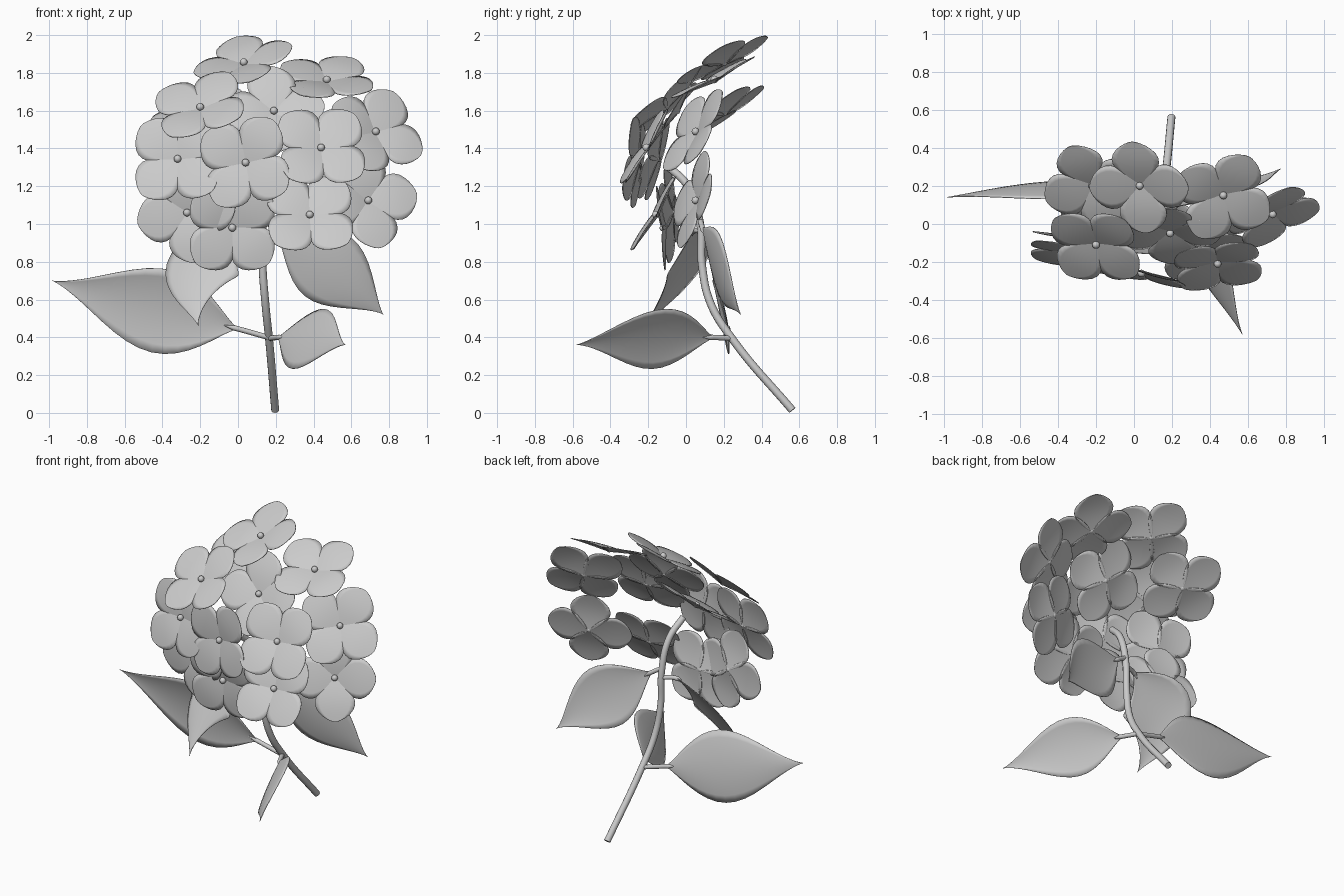
import bpy, bmesh
from math import sin, cos, pi, radians
from mathutils import Vector, Matrix

if "Cube" in bpy.data.objects:
    bpy.data.objects.remove(bpy.data.objects["Cube"])


def finish(bm, name, thick=0.0):
    mesh = bpy.data.meshes.new(name)
    bm.to_mesh(mesh)
    bm.free()
    for p in mesh.polygons:
        p.use_smooth = True
    ob = bpy.data.objects.new(name, mesh)
    bpy.context.collection.objects.link(ob)
    if thick:
        mod = ob.modifiers.new("thickness", 'SOLIDIFY')
        mod.thickness, mod.offset = thick, 0
    return ob


def sheet(bm, point, rows, cols):
    """Grid surface from point(t, s), t in 0..1, s in -1..1."""
    g = [[bm.verts.new(point((1 - cos(pi * i / rows)) / 2, 2 * j / cols - 1))
          for j in range(cols + 1)] for i in range(rows + 1)]
    for i in range(rows):
        for j in range(cols):
            bm.faces.new((g[i][j], g[i + 1][j], g[i + 1][j + 1], g[i][j + 1]))


def tube(name, pts, radius, end=1.0):
    cu = bpy.data.curves.new(name, 'CURVE')
    cu.dimensions = '3D'
    cu.bevel_depth, cu.bevel_resolution = radius, 4
    cu.use_fill_caps = True
    sp = cu.splines.new('BEZIER')
    sp.bezier_points.add(len(pts) - 1)
    for b, p in zip(sp.bezier_points, pts):
        b.co = p
        b.handle_left_type = b.handle_right_type = 'AUTO'
    sp.bezier_points[-1].radius = end
    ob = bpy.data.objects.new(name, cu)
    bpy.context.collection.objects.link(ob)


# Flower: four broad, slightly cupped petals round a small bead
def flower(name, centre, normal, angle, length=0.265):
    n = Vector(normal).normalized()
    right = Vector((1, 0, 0))
    right = (right - n * right.dot(n)).normalized()
    up = n.cross(right)
    base = Vector(centre) - n * 0.014
    frame = Matrix.Translation(base) @ Matrix((right, up, n)).transposed().to_4x4()
    bm = bmesh.new()
    for k in range(4):
        m = frame @ Matrix.Rotation(radians(angle + 90 * k), 4, 'Z')

        def petal(t, s, m=m):
            w = 0.125 * max(sin(pi * t ** 1.22), 0.0) ** 0.64 + 0.003
            y = w * s
            lift = 0.03 * t + 0.012 * sin(pi * t) - 0.4 * y * y
            return m @ Vector((length * t + 0.005, y, lift))
        sheet(bm, petal, 14, 8)
    bmesh.ops.create_uvsphere(bm, u_segments=12, v_segments=8, radius=0.018,
                              matrix=Matrix.Translation(centre))
    finish(bm, name, 0.004)


# Leaf: pointed blade along a curved midrib, with a short stalk
def leaf(name, root, start, mid, tip, lateral, half_width, fold=0.12):
    a, b, c = Vector(start), Vector(mid), Vector(tip)
    ctrl = 2 * b - (a + c) / 2
    side0 = Vector(lateral)

    def blade(t, s):
        p = a * (1 - t) ** 2 + ctrl * 2 * t * (1 - t) + c * t * t
        d = ((ctrl - a) * (1 - t) + (c - ctrl) * t).normalized()
        side = (side0 - d * side0.dot(d)).normalized()
        w = half_width * max(sin(pi * t ** 0.84), 0.0) ** 1.4 + 0.014 * (1 - t)
        return p + side * w * s + side.cross(d) * fold * w * s * s
    bm = bmesh.new()
    sheet(bm, blade, 22, 10)
    finish(bm, name, 0.004)
    tube(name + "_stalk", [root, start, a.lerp(b, 0.12)], 0.014, 0.15)


# Main stem
tube("stem", [(0.197, 0.563, 0.014), (0.165, 0.25, 0.385), (0.145, 0.13, 0.58),
              (0.13, 0.085, 0.78), (0.13, 0.075, 1.0), (0.12, 0.01, 1.2),
              (0.09, -0.1, 1.31)], 0.021)

# Flower head: centre, facing direction, petal angle
flowers = [
    ((0.03, 0.20, 1.857), (-0.23, -0.46, 0.86), 8),
    ((0.47, 0.15, 1.765), (0.05, -0.45, 0.89), 60),
    ((-0.20, -0.11, 1.62), (-0.22, -0.64, 0.74), 55),
    ((0.19, -0.05, 1.60), (0.0, -0.84, 0.54), 95),
    ((0.73, 0.05, 1.49), (0.36, -0.80, 0.46), 70),
    ((0.44, -0.21, 1.405), (0.1, -0.86, 0.5), 50),
    ((0.04, -0.26, 1.325), (-0.2, -0.97, 0.1), 56),
    ((-0.32, -0.16, 1.345), (-0.2, -0.94, 0.25), 45),
    ((-0.27, -0.08, 1.06), (-0.2, -0.97, -0.05), 12),
    ((-0.03, -0.12, 0.98), (0.0, -0.99, -0.1), 45),
    ((0.69, 0.05, 1.125), (0.3, -0.9, 0.28), 12),
    ((0.38, -0.16, 1.05), (0.05, -0.85, 0.5), 48),
    ((-0.22, 0.20, 1.59), (-0.2, -0.53, 0.82), 25),
]
for i, f in enumerate(flowers):
    flower("flower_%02d" % (i + 1), *f)

# Leaves: stalk root, blade start, blade middle, tip, sideways direction, half width
leaf("leaf_left_large", (0.16, 0.23, 0.40), (-0.02, 0.22, 0.45), (-0.47, 0.20, 0.56),
     (-0.985, 0.14, 0.70), (0.2, -0.2, 1), 0.22)
leaf("leaf_front_right", (0.165, 0.24, 0.395), (0.22, 0.13, 0.40), (0.38, -0.2, 0.40),
     (0.57, -0.58, 0.36), (0.5, 0.1, 0.85), 0.175)
leaf("leaf_left_hanging", (0.13, 0.08, 0.96), (0.03, 0.04, 0.96), (-0.20, -0.02, 0.77),
     (-0.21, -0.22, 0.46), (0.92, -0.3, 0.1), 0.21)
leaf("leaf_right_upper", (0.13, 0.075, 1.02), (0.21, 0.09, 0.97), (0.52, 0.17, 0.74),
     (0.77, 0.29, 0.52), (0.55, 0.0, 0.83), 0.19)
